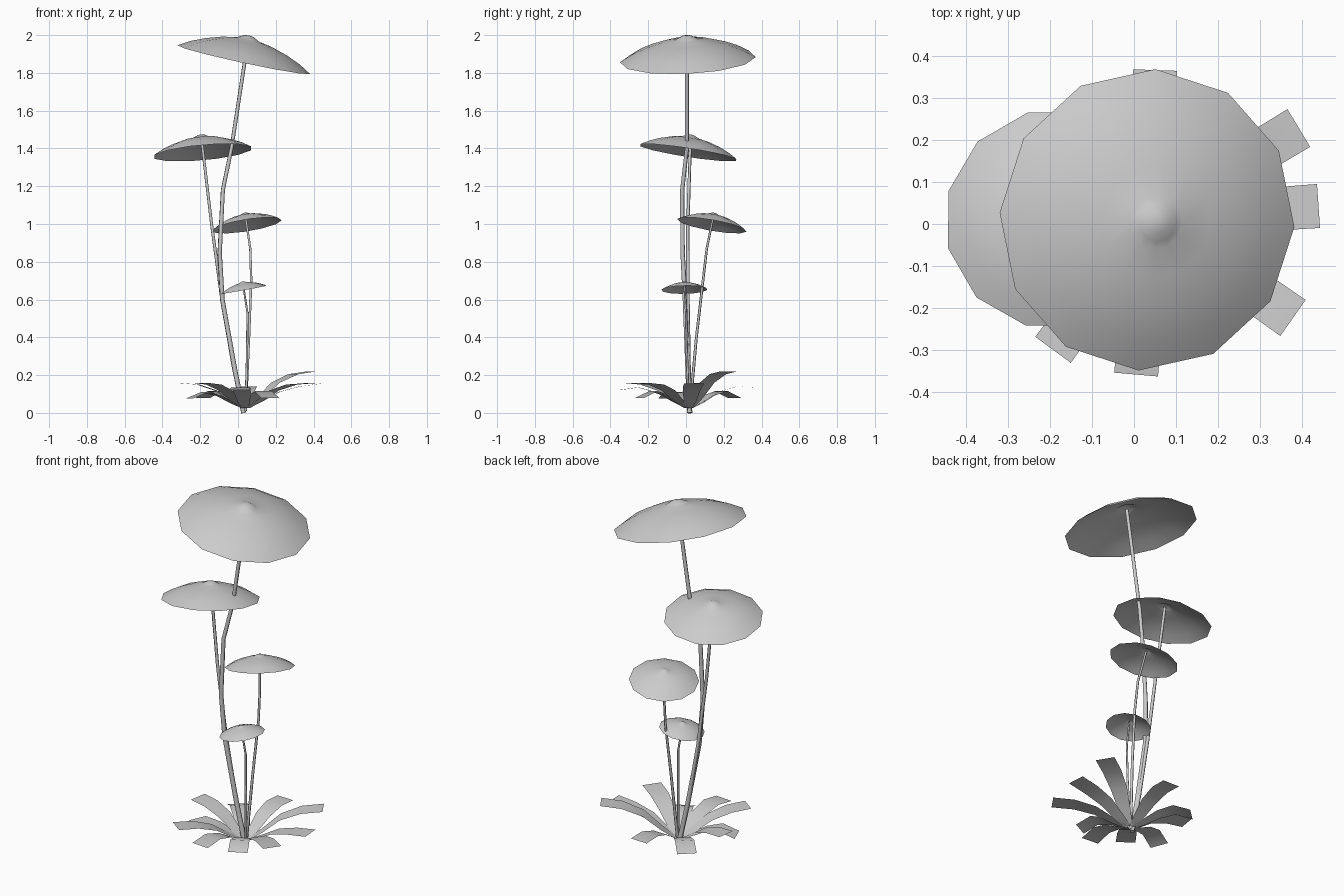
import bpy, bmesh, math
from mathutils import Vector, Matrix

if "Cube" in bpy.data.objects:
    bpy.data.objects.remove(bpy.data.objects["Cube"])


def finish(name, bm, smooth=True):
    bmesh.ops.recalc_face_normals(bm, faces=bm.faces)
    me = bpy.data.meshes.new(name)
    bm.to_mesh(me)
    bm.free()
    ob = bpy.data.objects.new(name, me)
    bpy.context.collection.objects.link(ob)
    if smooth:
        me.polygons.foreach_set("use_smooth", [True] * len(me.polygons))
    return ob


# Cap: thin 12-sided dome with a small central knob, profile scaled by radius
PROFILE = [(0.07, .355), (.13, .325), (.18, .30), (.38, .265), (.62, .19), (.82, .105), (1, 0)]


def cap(name, centre, radius, slope, phase):
    bm = bmesh.new()
    normal = Vector((-slope[0], -slope[1], 1)).normalized()
    rot = Vector((0, 0, 1)).rotation_difference(normal).to_matrix().to_4x4()
    mat = Matrix.Translation(centre) @ rot
    n = 12
    rings = []
    for r, h in PROFILE:
        rings.append([bm.verts.new(mat @ Vector((
            radius * r * math.cos(math.radians(phase + 30 * i)),
            radius * r * math.sin(math.radians(phase + 30 * i)),
            radius * h))) for i in range(n)])
    top = bm.verts.new(mat @ Vector((0, 0, radius * .365)))
    for i in range(n):
        j = (i + 1) % n
        bm.faces.new((top, rings[0][i], rings[0][j]))
        for a, b in zip(rings, rings[1:]):
            bm.faces.new((a[i], b[i], b[j], a[j]))
    finish(name, bm)
    return mat @ Vector((0, 0, radius * .30))


# Stem: six-sided tube along a few points
def stem(name, pts, r0, r1):
    cu = bpy.data.curves.new(name, 'CURVE')
    cu.dimensions = '3D'
    cu.bevel_depth = 1.0
    cu.bevel_resolution = 1
    cu.use_fill_caps = True
    sp = cu.splines.new('POLY')
    sp.points.add(len(pts) - 1)
    for i, p in enumerate(pts):
        sp.points[i].co = (*p, 1)
        sp.points[i].radius = r0 + (r1 - r0) * i / (len(pts) - 1)
    sp.use_smooth = True
    bpy.context.collection.objects.link(bpy.data.objects.new(name, cu))


# Caps: rim centre, radius, slope in x and y, first corner angle
t1 = cap("large_cap", (.031, .010, 1.870), .360, (-.215, .050), -3)
t2 = cap("medium_cap", (-.187, .012, 1.378), .266, (.09, -.155), 15)
t3 = cap("small_cap", (.047, .137, .993), .187, (.16, -.175), 5)
t4 = cap("tiny_cap", (.032, -.008, .652), .123, (.18, .02), 10)

stem("large_stem", [(.03, .02, 0), (-.015, .01, .22), (-.083, -.005, .6), (-.097, -.018, .85),
                    (-.08, -.02, 1.18), (-.035, .005, 1.4), t1], .014, .010)
stem("medium_stem", [(.025, .02, .01), (-.025, .015, .25), (-.085, .01, .6), (-.14, .01, 1.0), t2],
     .011, .008)
stem("small_stem", [(.04, .02, .01), (.058, .055, .4), (.070, .09, .7), (.065, .11, .87), t3], .008, .006)
stem("tiny_stem", [(.04, .015, .01), (.048, .005, .3), (.05, 0, .53), t4], .007, .005)

# Leaves: arched strips from the base; tip x, tip y, tip height, peak height
LEAVES = [(.44, .043, .155, .14), (.393, .229, .22, .205), (.05, .367, .135, .14),
          (-.185, .255, .08, .115), (-.31, .07, .158, .15), (-.26, -.10, .075, .11),
          (-.193, -.30, .158, .15), (.005, -.359, .12, .135), (.17, -.245, .08, .115),
          (.379, -.224, .157, .15)]
BASE = Vector((.038, .015, 0))
for k, (x, y, tip, peak) in enumerate(LEAVES):
    bm = bmesh.new()
    d = Vector((x, y, 0)) - BASE
    side = Vector((-d.y, d.x, 0)).normalized()
    rows = []
    for f, z, w in [(.04, .025, .035), (.22, .025 + .3 * (peak - .025), .065),
                    (.45, .025 + .75 * (peak - .025), .09),
                    (.72, peak, .103), (1, tip, .105)]:
        c = BASE + d * f + Vector((0, 0, z))
        rows.append([bm.verts.new(c + side * w * s) for s in (-.5, .5)])
    for a, b in zip(rows, rows[1:]):
        bm.faces.new((a[0], b[0], b[1], a[1]))
    ob = finish(f"leaf_{k + 1}", bm)
    # leaf upper side faces up
    if sum(p.normal.z for p in ob.data.polygons) < 0:
        ob.data.flip_normals()
